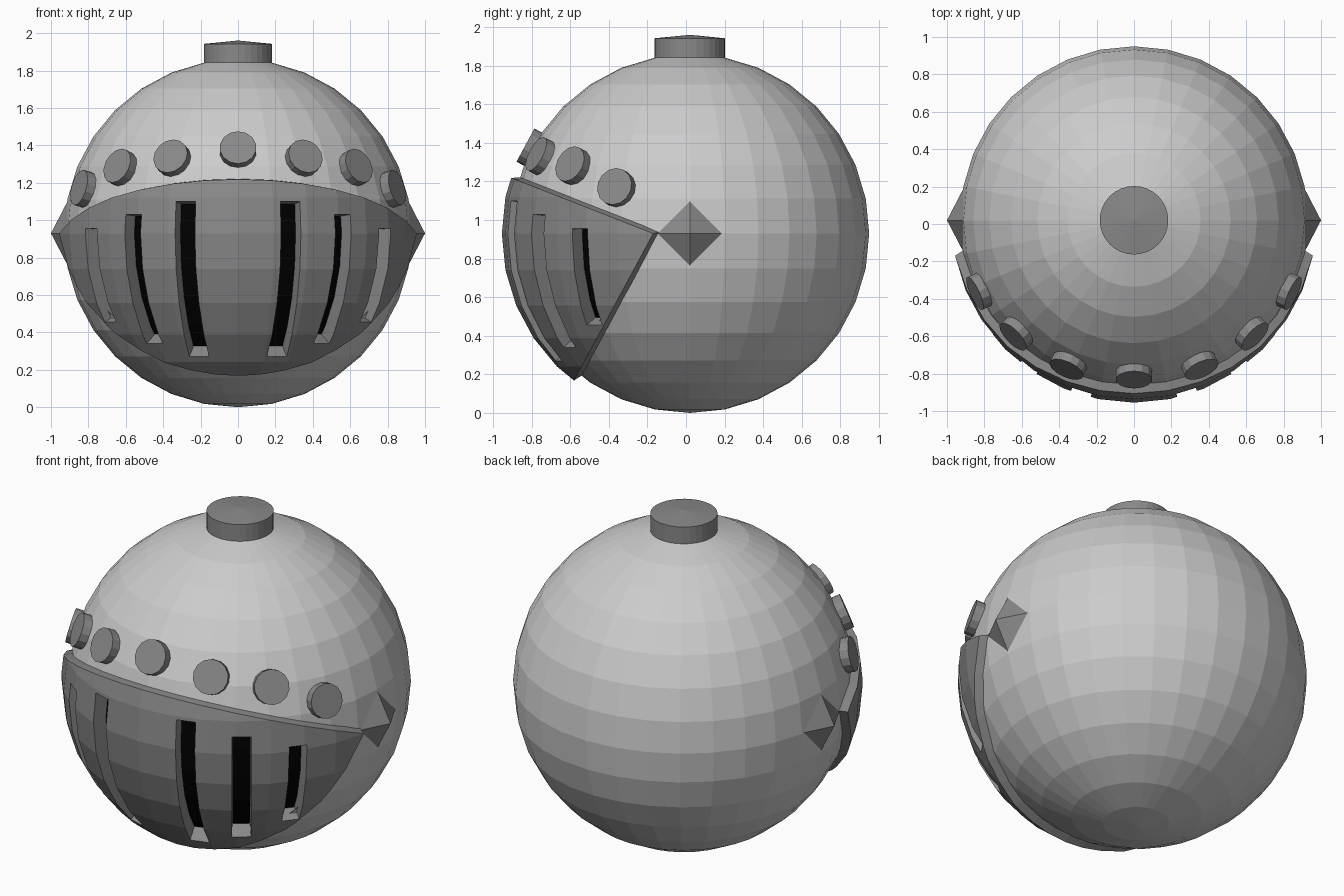
import bpy, bmesh, math
from mathutils import Vector

if "Cube" in bpy.data.objects:
    bpy.data.objects.remove(bpy.data.objects["Cube"])

CENTRE = Vector((0, 0.02, 0.93))
R, R_VISOR = 0.93, 0.975


def material(name, v):
    m = bpy.data.materials.new(name)
    m.diffuse_color = (v, v, v, 1)
    m.use_nodes = True
    m.node_tree.nodes["Principled BSDF"].inputs["Base Color"].default_value = m.diffuse_color
    return m


LIGHT = material("light steel", 0.6)
DARK = material("dark steel", 0.25)
BLACK = material("black", 0.0)


def finish(name, bm, *mats):
    bmesh.ops.recalc_face_normals(bm, faces=bm.faces)
    me = bpy.data.meshes.new(name)
    bm.to_mesh(me)
    bm.free()
    for m in mats:
        me.materials.append(m)
    ob = bpy.data.objects.new(name, me)
    ob.location = CENTRE
    bpy.context.collection.objects.link(ob)
    return ob


def ball(r):
    bm = bmesh.new()
    bmesh.ops.create_uvsphere(bm, u_segments=32, v_segments=16, radius=r)
    return bm


def cut(bm, co, no, clear=False):
    bmesh.ops.bisect_plane(bm, geom=bm.verts[:] + bm.edges[:] + bm.faces[:], dist=1e-5,
                           plane_co=co, plane_no=no, clear_outer=clear)


# Two planes hinged at the temples bound the visor
PIVOT = Vector((0, -0.19, 0))
PLANES = [Vector((0, 0.29, 0.74)).normalized(), Vector((0, 0.76, -0.41)).normalized()]

# Helmet shell, opened behind the visor
bm = ball(R)
for n in PLANES:
    cut(bm, PIVOT - n * 0.03, n)
hidden = [f for f in bm.faces
          if all((f.calc_center_median() - PIVOT).dot(n) < -0.03 for n in PLANES)]
bmesh.ops.delete(bm, geom=hidden, context='FACES')
finish("helmet_shell", bm, LIGHT)

# Visor: wedge of a larger ball, with slots sunk into it
bm = ball(R_VISOR)
for n in PLANES:
    cut(bm, PIVOT, n, clear=True)
slots = []
for az, w, top, bottom in ((17, 0.11, 1.10, 0.27), (35.5, 0.105, 1.03, 0.34), (54, 0.10, 0.955, 0.455)):
    for s in (-1, 1):
        a = math.radians(az) * s
        slots.append((Vector((math.cos(a), math.sin(a), 0)), Vector((math.sin(a), -math.cos(a), 0)),
                      w / 2, top - CENTRE.z, bottom - CENTRE.z))
for t, d, h, top, bottom in slots:
    cut(bm, t * h, t)
    cut(bm, t * -h, t)
    cut(bm, (0, 0, top), (0, 0, 1))
    cut(bm, (0, 0, bottom), (0, 0, 1))
rim = [e for e in bm.edges if e.is_boundary]
for t, d, h, top, bottom in slots:
    faces = []
    for f in bm.faces:
        c = f.calc_center_median()
        if abs(c.dot(t)) < h and c.dot(d) > 0 and bottom < c.z < top:
            faces.append(f)
    new = bmesh.ops.extrude_face_region(bm, geom=faces)["geom"]
    old = [f for f in faces if f.is_valid and f not in new]
    bmesh.ops.delete(bm, geom=old, context='FACES')
    for g in new:
        if isinstance(g, bmesh.types.BMVert):
            g.co *= 0.915
        elif isinstance(g, bmesh.types.BMFace):
            g.material_index = 1
# Visor rim flares back to the shell
ext = bmesh.ops.extrude_edge_only(bm, edges=rim)["geom"]
for v in [g for g in ext if isinstance(g, bmesh.types.BMVert)]:
    shift = Vector((0, 0, 0))
    for n in PLANES:
        if abs((v.co - PIVOT).dot(n)) < 1e-3:
            shift += n * 0.02
    v.co = v.co * 0.945 + shift
finish("visor", bm, DARK, BLACK)

# Top knob with a slightly domed cap
bm = bmesh.new()
bmesh.ops.create_cone(bm, cap_ends=True, segments=32, radius1=0.183, radius2=0.183, depth=0.125)
cap = [f for f in bm.faces if f.normal.z > 0.9]
bmesh.ops.poke(bm, faces=cap, offset=0.018)
knob = finish("top_knob", bm, DARK)
knob.location.z = 1.88

# Row of rivets above the visor
for i, (x, z) in enumerate(((0, 1.38), (0.355, 1.335), (0.635, 1.285), (0.835, 1.17))):
    for s in ((1,) if x == 0 else (-1, 1)):
        rz = z - CENTRE.z
        d = Vector((x * s, -math.sqrt(0.95 ** 2 - x * x - rz * rz), rz)).normalized()
        bm = bmesh.new()
        bmesh.ops.create_cone(bm, cap_ends=True, segments=14, radius1=0.098, radius2=0.098, depth=0.08)
        ob = finish("rivet_%d_%s" % (i, "left" if s < 0 else "right"), bm, DARK)
        ob.location = CENTRE + d * 0.928
        ob.rotation_euler = d.to_track_quat('Z', 'Y').to_euler()

# Pyramid studs at the hinges
for s in (-1, 1):
    bm = bmesh.new()
    bmesh.ops.create_cone(bm, cap_ends=True, segments=4, radius1=0.183, radius2=0, depth=0.095)
    ob = finish("hinge_stud_" + ("left" if s < 0 else "right"), bm, DARK)
    ob.location = CENTRE + Vector((s * 0.9525, 0, 0))
    ob.rotation_euler = (0, s * math.pi / 2, 0)
